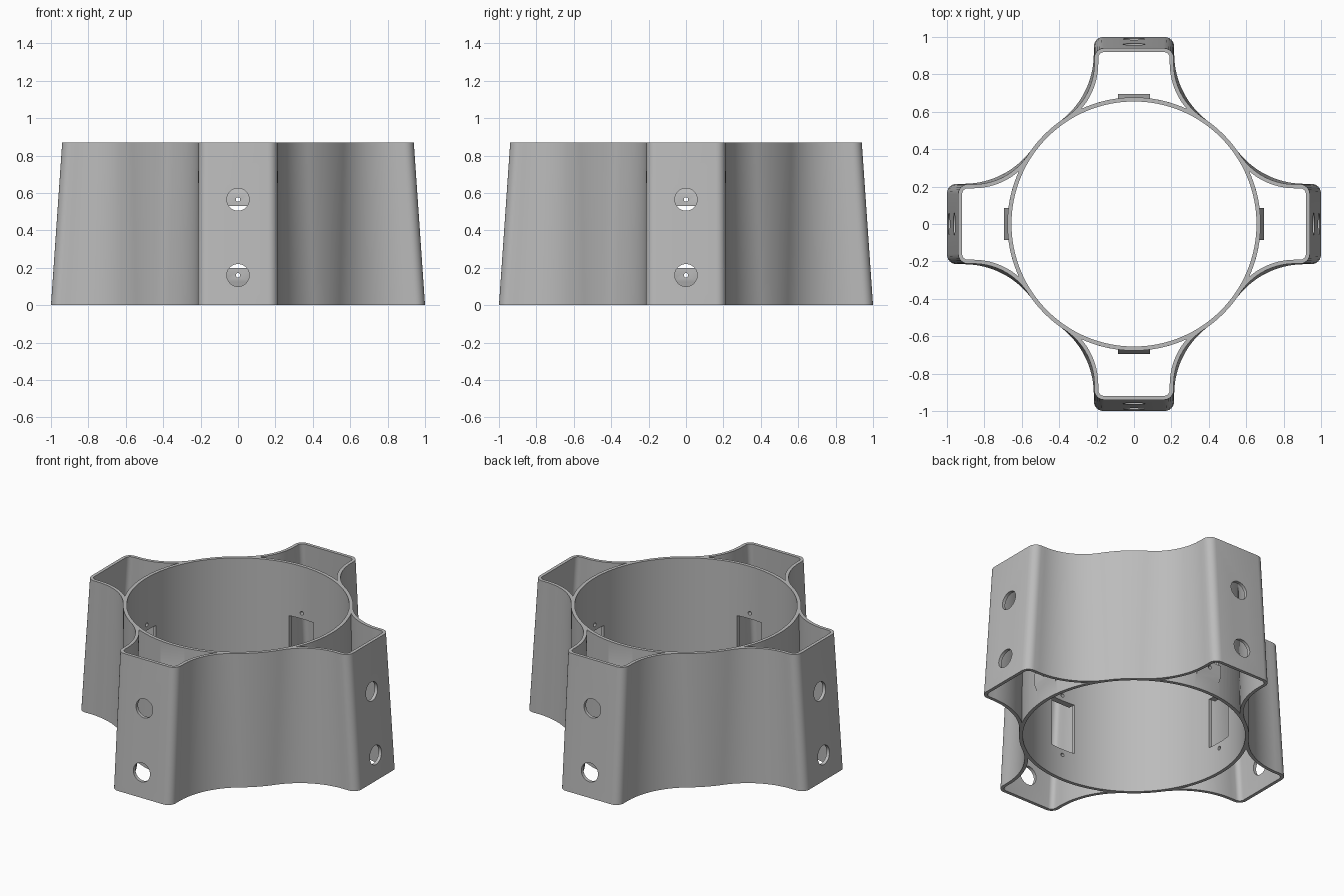
import bpy, bmesh, math
from mathutils import Matrix, Vector

cube = bpy.data.objects.get("Cube")
if cube:
    bpy.data.objects.remove(cube, do_unlink=True)

HEIGHT, WALL = 0.87, 0.021
RING, BORE = 0.677, 0.655
SCREW_Z = (0.16, 0.565)

grey = bpy.data.materials.new("light_grey")
grey.use_nodes = True
grey.diffuse_color = (0.5, 0.5, 0.5, 1)
grey.node_tree.nodes["Principled BSDF"].inputs["Base Color"].default_value = (0.5, 0.5, 0.5, 1)


def turn(i):
    return Matrix.Rotation(-i * math.pi / 2, 4, 'Z')


def arc(cx, cy, r, a, b, n):
    return [(cx + r * math.cos(a + (b - a) * k / n),
             cy + r * math.sin(a + (b - a) * k / n)) for k in range(n + 1)]


def lobe(t, inset, pocket):
    """Outline of one lobe along +y at height fraction t."""
    front = 1.0 - 0.06 * t - inset
    half_w = 0.215 - 0.003 * t
    w = half_w - inset
    corner = 0.052 - inset
    fillet = 0.45 - 0.1 * t
    # Centre of the concave side arc, tangent to the side wall and the ring
    cx, d = half_w + fillet, RING + fillet
    cy = math.sqrt(d * d - cx * cx)
    r = fillet + inset
    theta = math.atan2(cx, cy)
    if pocket:
        phi = theta - math.acos((d * d + RING ** 2 - r * r) / (2 * d * RING))
        stop = 0
    else:
        phi, stop = theta, math.pi / 4
    end = math.atan2(RING * math.cos(phi) - cy, RING * math.sin(phi) - cx) % math.tau
    half = arc(w - corner, front - corner, corner, math.pi / 2, 0, 6)
    half += arc(cx, cy, r, math.pi, end, 20)
    half += arc(0, 0, RING, math.pi / 2 - phi, math.pi / 2 - stop, 10)[1:]
    return [(-x, y) for x, y in reversed(half[:-1])] + half


def loft(bm, bottom, top, z0, z1):
    """Closed solid between two matching outlines."""
    lo = [bm.verts.new((x, y, z0)) for x, y in bottom]
    hi = [bm.verts.new((x, y, z1)) for x, y in top]
    bm.faces.new(lo)
    bm.faces.new(hi)
    for k in range(len(lo)):
        n = (k + 1) % len(lo)
        bm.faces.new((lo[k], lo[n], hi[n], hi[k]))


def rotated(points, i):
    m = turn(i)
    return [(m @ Vector((x, y, 0))).xy[:] for x, y in points]


def cylinder(bm, radius, depth, matrix, sides):
    bmesh.ops.create_cone(bm, cap_ends=True, segments=sides, radius1=radius,
                          radius2=radius, depth=depth, matrix=matrix)


def make(name, bm):
    bmesh.ops.recalc_face_normals(bm, faces=bm.faces)
    mesh = bpy.data.meshes.new(name)
    bm.to_mesh(mesh)
    bm.free()
    obj = bpy.data.objects.new(name, mesh)
    obj.data.materials.append(grey)
    bpy.context.collection.objects.link(obj)
    return obj


def combine(target, tool, operation):
    mod = target.modifiers.new(operation.lower(), 'BOOLEAN')
    mod.operation, mod.solver, mod.object = operation, 'EXACT', tool
    bpy.context.view_layer.objects.active = target
    bpy.ops.object.modifier_apply(modifier=mod.name)
    bpy.data.objects.remove(tool, do_unlink=True)


# Tapered four-lobed body
bm = bmesh.new()
outlines = [sum((rotated(lobe(t, 0, False), i) for i in range(4)), []) for t in (0, 1)]
loft(bm, *outlines, 0, HEIGHT)
body = make("four_lobed_collar", bm)

# Central bore and the four open pockets
bm = bmesh.new()
cylinder(bm, BORE, 2, Matrix.Translation((0, 0, HEIGHT / 2)), 128)
over = 0.03
for i in range(4):
    low, high = (rotated(lobe(t, WALL, True), i) for t in (-over, 1 + over))
    loft(bm, low, high, -over * HEIGHT, (1 + over) * HEIGHT)
combine(body, make("hollow_cutter", bm), 'DIFFERENCE')

# Mounting pads with sloped ends on the outside of the ring
bm = bmesh.new()
for i in range(4):
    profile = [(0.664, 0.07), (0.694, 0.125), (0.694, 0.605), (0.664, 0.66)]
    sides = [[bm.verts.new(turn(i) @ Vector((x, y, z))) for y, z in profile]
             for x in (-0.085, 0.085)]
    for s in sides:
        bm.faces.new(s)
    for k in range(4):
        n = (k + 1) % 4
        bm.faces.new((sides[0][k], sides[0][n], sides[1][n], sides[1][k]))
combine(body, make("mounting_pads", bm), 'UNION')

# Windows, screw holes and outer access holes
bm = bmesh.new()
for i in range(4):
    size = Matrix.Diagonal((0.174, 0.16, 0.33, 1))
    bmesh.ops.create_cube(bm, size=1, matrix=turn(i) @ Matrix.Translation((0, 0.67, 0.364)) @ size)
    for z in SCREW_Z:
        for y, radius, sides in ((0.67, 0.012, 16), (0.97, 0.06, 40)):
            place = turn(i) @ Matrix.Translation((0, y, z)) @ Matrix.Rotation(math.pi / 2, 4, 'X')
            cylinder(bm, radius, 0.16, place, sides)
combine(body, make("opening_cutter", bm), 'DIFFERENCE')

bpy.ops.object.select_all(action='DESELECT')
body.select_set(True)
bpy.context.view_layer.objects.active = body
bpy.ops.object.shade_smooth_by_angle(angle=math.radians(30))
